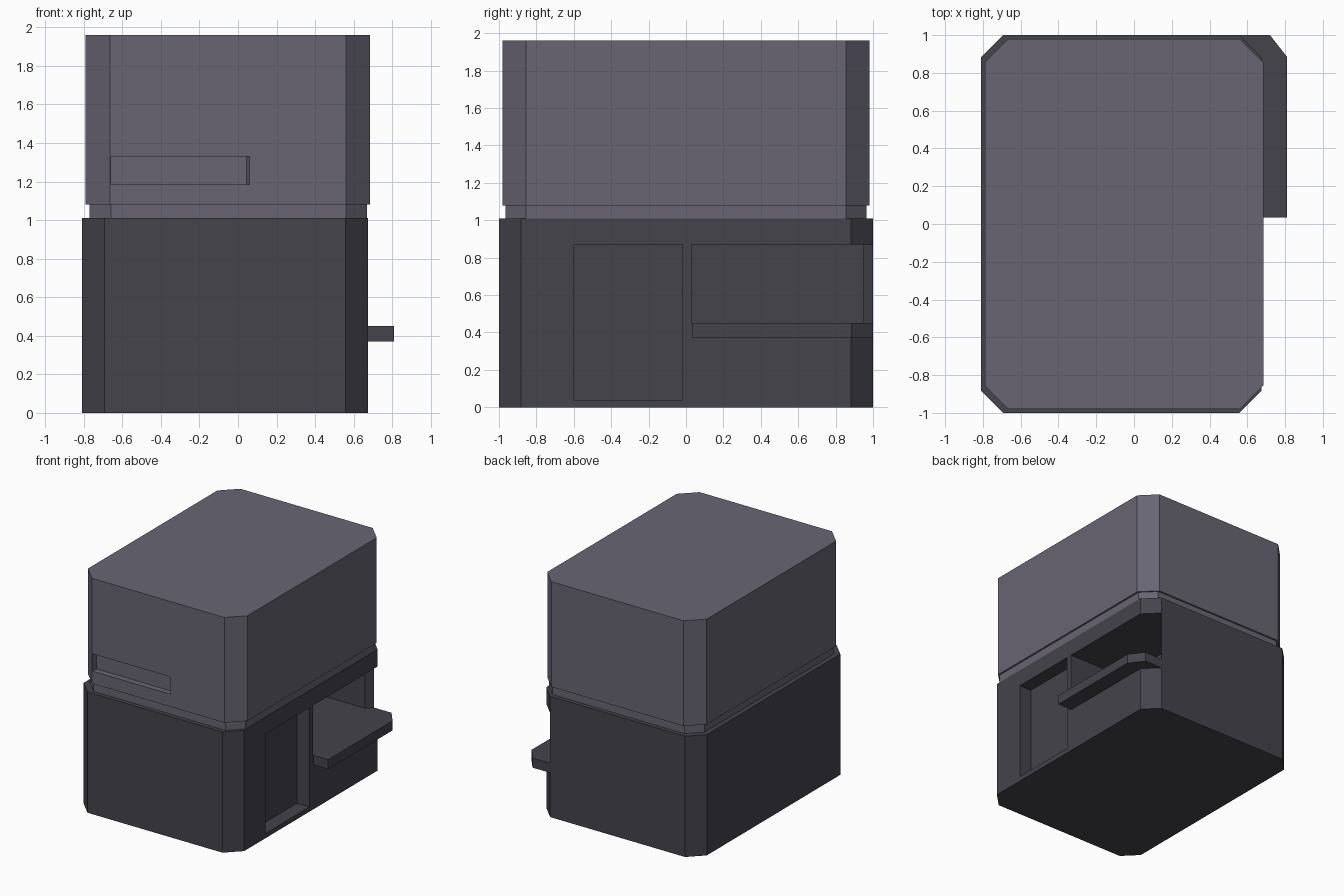
import bpy, bmesh

if "Cube" in bpy.data.objects:
    bpy.data.objects.remove(bpy.data.objects["Cube"])


def material(name, rgb):
    m = bpy.data.materials.new(name)
    m.diffuse_color = (*rgb, 1)
    m.use_nodes = True
    m.node_tree.nodes["Principled BSDF"].inputs["Base Color"].default_value = m.diffuse_color
    return m


def prism(name, outline, z0, z1, mat=None):
    """Extrude an XY outline from z0 to z1."""
    bm = bmesh.new()
    face = bm.faces.new([bm.verts.new((x, y, z0)) for x, y in outline])
    ext = bmesh.ops.extrude_face_region(bm, geom=[face])
    for v in ext["geom"]:
        if isinstance(v, bmesh.types.BMVert):
            v.co.z = z1
    bmesh.ops.recalc_face_normals(bm, faces=bm.faces)
    me = bpy.data.meshes.new(name)
    bm.to_mesh(me)
    bm.free()
    ob = bpy.data.objects.new(name, me)
    bpy.context.collection.objects.link(ob)
    if mat:
        me.materials.append(mat)
    return ob


def octagon(x0, x1, y, c):
    return [(x0 + c, -y), (x1 - c, -y), (x1, -y + c), (x1, y - c),
            (x1 - c, y), (x0 + c, y), (x0, y - c), (x0, -y + c)]


def rect(x0, x1, y0, y1):
    return [(x0, y0), (x1, y0), (x1, y1), (x0, y1)]


def carve(target, name, outline, z0, z1):
    cutter = prism(name, outline, z0, z1)
    mod = target.modifiers.new(name, 'BOOLEAN')
    mod.operation = 'DIFFERENCE'
    mod.solver = 'EXACT'
    mod.object = cutter
    bpy.context.view_layer.objects.active = target
    bpy.ops.object.modifier_apply(modifier=name)
    bpy.data.objects.remove(cutter, do_unlink=True)


dark = material("dark_body", (0.058, 0.056, 0.072))
light = material("light_body", (0.138, 0.13, 0.172))

# Lower housing with shallow panel and deep bay open at the back corner
base = prism("lower_housing", octagon(-0.81, 0.675, 1.0, 0.118), 0, 1.01, dark)
carve(base, "panel_recess", rect(0.56, 0.9, -0.6, -0.02), 0.04, 0.87)
bay = [(0.14, 0.03), (1.0, 0.03), (1.0, 1.1), (0.66, 1.1), (0.51, 0.95), (0.14, 0.95)]
carve(base, "bay_recess", bay, 0.45, 0.87)

# Ledge projecting from the bay
ledge = [(0.5, 0.035), (0.81, 0.035), (0.81, 0.885), (0.72, 1.0), (0.55, 1.0), (0.5, 0.95)]
prism("side_ledge", ledge, 0.37, 0.45, dark)

# Narrow neck between the housings
prism("neck", octagon(-0.77, 0.67, 0.965, 0.11), 1.01, 1.08, light)

# Upper housing with front slot
upper = prism("upper_housing", octagon(-0.79, 0.685, 0.98, 0.125), 1.08, 1.96, light)
slot = [(-0.66, -1.1), (0.09, -1.1), (0.06, -0.98), (0.045, -0.93), (-0.66, -0.93)]
carve(upper, "front_slot", slot, 1.185, 1.33)
